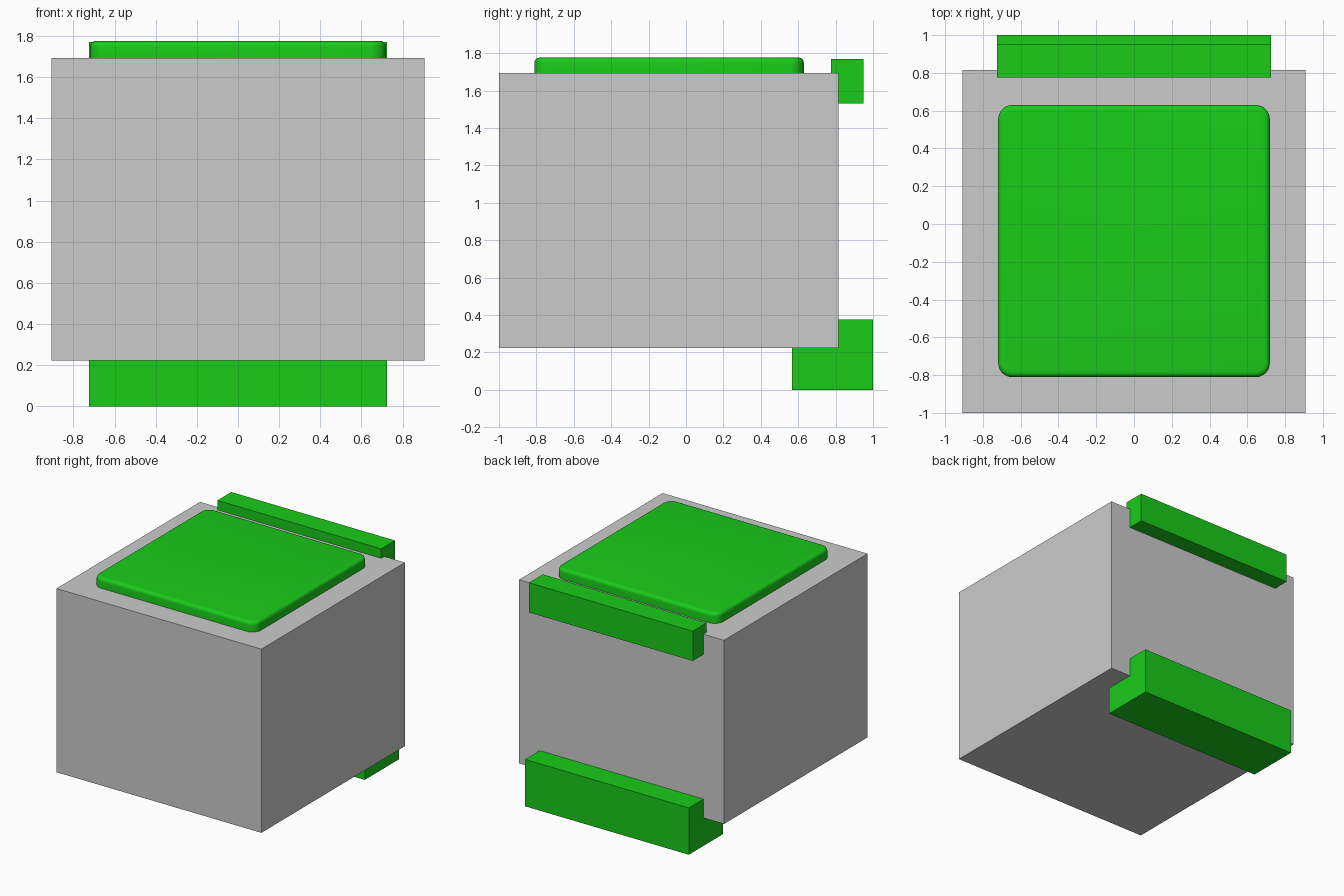
import bpy, bmesh

if "Cube" in bpy.data.objects:
    bpy.data.objects.remove(bpy.data.objects["Cube"])

green = bpy.data.materials.new("green")
green.diffuse_color = (0.01, 0.6, 0.01, 1)
green.use_nodes = True
green.node_tree.nodes["Principled BSDF"].inputs["Base Color"].default_value = green.diffuse_color


def block(name, x, y, z, mat=None):
    """Box symmetric in x; y and z are (min, max) ranges."""
    bpy.ops.mesh.primitive_cube_add(size=1)
    ob = bpy.context.object
    ob.name = name
    for v in ob.data.vertices:
        v.co.x *= 2 * x
        v.co.y = y[0] if v.co.y < 0 else y[1]
        v.co.z = z[0] if v.co.z < 0 else z[1]
    if mat:
        ob.data.materials.append(mat)
    return ob


# Main body
block("body", 0.907, (-1.0, 0.815), (0.224, 1.694))

# Bars gripping the rear top and bottom edges
block("rear_top_bar", 0.725, (0.775, 0.95), (1.532, 1.77), green)
block("rear_bottom_bar", 0.725, (0.568, 1.0), (0.0, 0.375), green)

# Top pad: rounded plan corners, then a softened upper rim
pad = block("top_pad", 0.719, (-0.811, 0.63), (1.69, 1.776), green)
bm = bmesh.new()
bm.from_mesh(pad.data)
uprights = [e for e in bm.edges
            if abs(e.verts[0].co.z - e.verts[1].co.z) > 0.05]
bmesh.ops.bevel(bm, geom=uprights, offset=0.075, segments=8,
                profile=0.5, affect='EDGES')
rim = [e for e in bm.edges if all(v.co.z > 1.775 for v in e.verts)]
bmesh.ops.bevel(bm, geom=rim, offset=0.028, segments=5,
                profile=0.5, affect='EDGES')
bm.to_mesh(pad.data)
bm.free()
bpy.ops.object.shade_smooth_by_angle()
